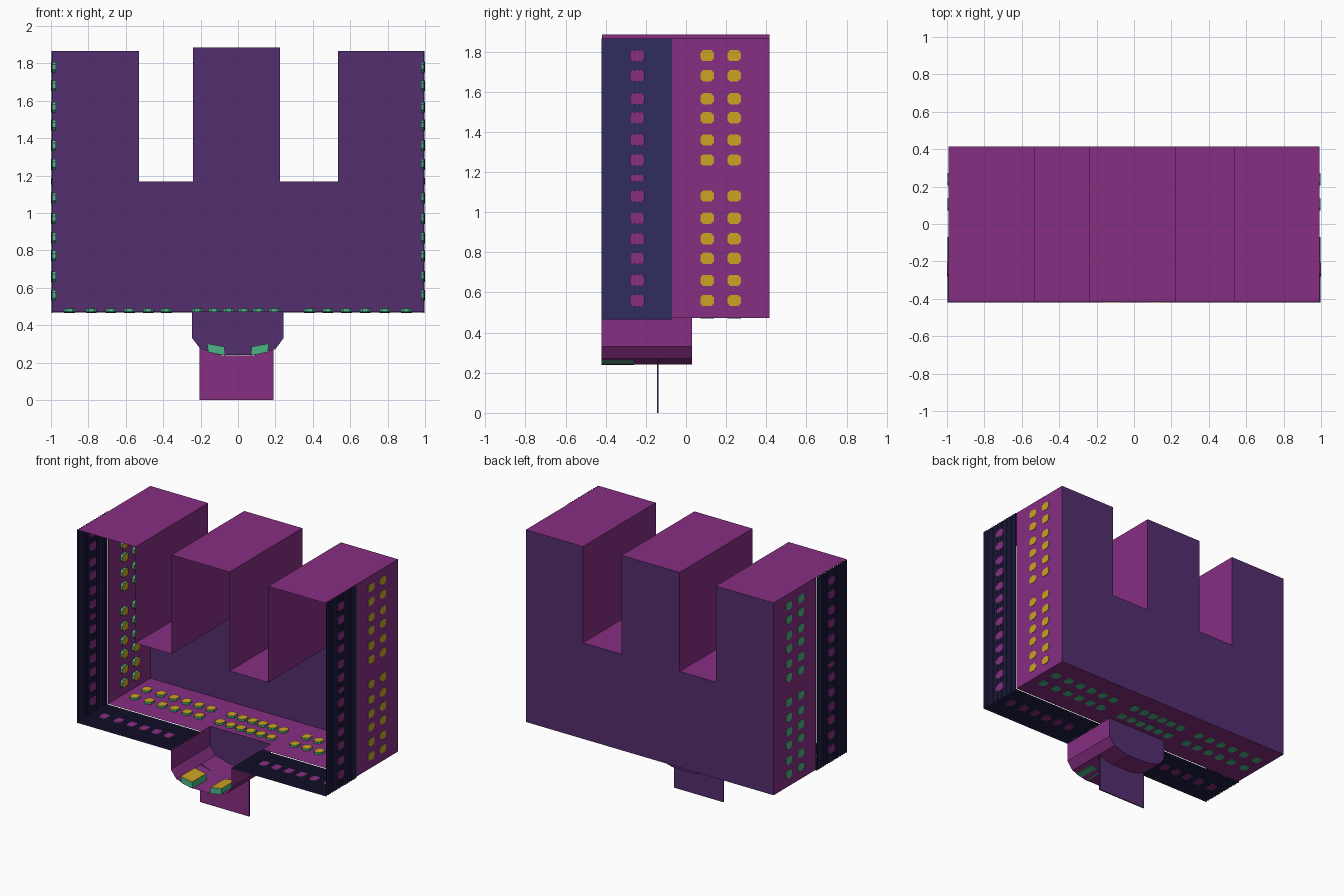
import bpy, bmesh
from mathutils import Vector

if "Cube" in bpy.data.objects:
    bpy.data.objects.remove(bpy.data.objects["Cube"])


def lin(c):
    return c / 12.92 if c <= 0.04045 else ((c + 0.055) / 1.055) ** 2.4


def material(name, r, g, b):
    m = bpy.data.materials.new(name)
    m.diffuse_color = (lin(r / 255), lin(g / 255), lin(b / 255), 1)
    m.use_nodes = True
    m.node_tree.nodes["Principled BSDF"].inputs["Base Color"].default_value = m.diffuse_color
    return m


MAGENTA = material("magenta", 134, 46, 129)
PURPLE = material("deep_purple", 84, 46, 110)
NAVY = material("navy", 48, 44, 94)
GOLD = material("gold", 204, 163, 34)
GREEN = material("sea_green", 76, 181, 134)


def finish(bm, name, *mats):
    me = bpy.data.meshes.new(name)
    bm.to_mesh(me)
    bm.free()
    for m in mats:
        me.materials.append(m)
    ob = bpy.data.objects.new(name, me)
    bpy.context.collection.objects.link(ob)
    return ob


def face(bm, pts, mi=0):
    f = bm.faces.new([bm.verts.new(p) for p in pts])
    f.material_index = mi
    return f


def sweep_y(bm, prof, y0, y1, closed=False):
    """Sheet swept along y from an xz profile."""
    n = len(prof)
    for i in range(n if closed else n - 1):
        (ax, az), (bx, bz) = prof[i], prof[(i + 1) % n]
        face(bm, [(ax, y0, az), (ax, y1, az), (bx, y1, bz), (bx, y0, bz)])


def cap(bm, prof, y, mi=0):
    return face(bm, [(x, y, z) for x, z in prof], mi)


def stud(bm, axis, u, v, hu, hv, lo, hi, ch=0.014):
    """Chamfered plate; the +axis face takes slot 0, all others slot 1."""
    ring = [(-hu + ch, -hv), (hu - ch, -hv), (hu, -hv + ch), (hu, hv - ch),
            (hu - ch, hv), (-hu + ch, hv), (-hu, hv - ch), (-hu, -hv + ch)]

    def P(a, b, w):
        return (w, u + a, v + b) if axis == 'x' else (u + a, v + b, w)
    low = [bm.verts.new(P(a, b, lo)) for a, b in ring]
    top = [bm.verts.new(P(a, b, hi)) for a, b in ring]
    bm.faces.new(top).material_index = 0
    bm.faces.new(low[::-1]).material_index = 1
    for i in range(8):
        j = (i + 1) % 8
        bm.faces.new([low[i], low[j], top[j], top[i]]).material_index = 1


FLOOR, W, YB = 0.472, 0.993, 0.415
TOP, MID, GAP = 1.865, 1.885, 1.168
ZS = [0.56, 0.66, 0.77, 0.867, 0.97, 1.08, 1.26, 1.36, 1.47, 1.565, 1.68, 1.78]
XS_SIDE = [0.383, 0.48, 0.58, 0.68, 0.785, 0.90]
XS_MID = [-0.217, -0.13, -0.05, 0.03, 0.11, 0.195]

# open-fronted body: three towers with two gaps
skyline = [(-W, TOP), (-0.53, TOP), (-0.53, GAP), (-0.24, GAP), (-0.24, MID),
           (0.225, MID), (0.225, GAP), (0.535, GAP), (0.535, TOP), (W, TOP)]
bm = bmesh.new()
sweep_y(bm, skyline, -0.418, YB)
finish(bm, "tower_roofs", MAGENTA)

bm = bmesh.new()
cap(bm, [(W, FLOOR), (-W, FLOOR)] + skyline, YB)
finish(bm, "back_wall", PURPLE)

# smooth rear part of side walls
for s, name in ((-1, "left_wall"), (1, "right_wall")):
    bm = bmesh.new()
    sweep_y(bm, [(s * W, FLOOR), (s * W, TOP)], -0.07, YB)
    finish(bm, name, MAGENTA)

# floor with a notch over the trough
bm = bmesh.new()
sweep_y(bm, [(-W, FLOOR), (W, FLOOR)], 0.03, YB)
for s in (-1, 1):
    sweep_y(bm, [(s * W, FLOOR), (s * 0.243, FLOOR)], -0.07, 0.03)
finish(bm, "floor", MAGENTA)


# ribbed bands along the front of walls and floor
def rib_profile(lo, hi, n=15):
    out = []
    step = 0.35 / (2 * n - 1)
    for i in range(2 * n - 1):
        w = hi if i % 2 == 0 else lo
        out += [(-0.42 + i * step, w), (-0.42 + (i + 1) * step, w)]
    return out


for s, name in ((-1, "left"), (1, "right")):
    bm = bmesh.new()
    wall = rib_profile(0.992, 0.998)
    for (ya, wa), (yb, wb) in zip(wall, wall[1:]):
        face(bm, [(s * wa, ya, 0.466), (s * wb, yb, 0.466),
                  (s * wb, yb, TOP), (s * wa, ya, TOP)])
    finish(bm, name + "_ribbed_band", NAVY)
    bm = bmesh.new()
    base = rib_profile(0.473, 0.467)
    for (ya, wa), (yb, wb) in zip(base, base[1:]):
        face(bm, [(s * 0.243, ya, wa), (s * 0.243, yb, wb),
                  (s * 0.998, yb, wb), (s * 0.998, ya, wa)])
    finish(bm, name + "_floor_ribbed_band", NAVY)

# magenta dashes on the bands
bm = bmesh.new()
for z in ZS + [1.17]:
    hz = 0.018 if z == 1.17 else 0.029
    for lo, hi in ((-1.0, -0.991), (0.991, 1.0)):
        stud(bm, 'x', -0.243, z, 0.037, hz, lo, hi)
for x in XS_SIDE:
    for s in (-1, 1):
        stud(bm, 'z', s * x, -0.243, 0.029, 0.037, 0.4655, 0.4745)
finish(bm, "band_dashes", MAGENTA, MAGENTA)

# gold studs with green sides on walls and floor
bm = bmesh.new()
for y in (0.105, 0.24):
    for z in ZS:
        stud(bm, 'x', y, z, 0.034, 0.028, -0.996, -0.974)
        stud(bm, 'x', y, z, 0.034, 0.028, 0.979, 0.996)
    for x in [-v for v in XS_SIDE] + XS_MID + XS_SIDE:
        stud(bm, 'z', x, y, 0.029, 0.034, 0.469, 0.488)
finish(bm, "window_studs", GOLD, GREEN)

# faceted trough under the floor
trough = [(-0.245, FLOOR), (-0.245, 0.33), (-0.2, 0.272), (-0.09, 0.24),
          (0.09, 0.24), (0.2, 0.272), (0.243, 0.33), (0.243, FLOOR)]
bm = bmesh.new()
sweep_y(bm, trough, -0.42, 0.03)
finish(bm, "trough", MAGENTA)
bm = bmesh.new()
cap(bm, trough, 0.03)
finish(bm, "trough_end", PURPLE)

# two gold slabs at the trough mouth
for s, name in ((-1, "left_slab"), (1, "right_slab")):
    prof = [(s * 0.16, 0.256), (s * 0.068, 0.238), (s * 0.073, 0.285), (s * 0.165, 0.302)]
    bm = bmesh.new()
    sweep_y(bm, prof, -0.421, -0.26, True)
    cap(bm, prof, -0.421)
    cap(bm, prof, -0.26)
    for f in bm.faces:
        f.material_index = 0 if f.calc_center_median().z > 0.29 else 1
    finish(bm, name, GOLD, GREEN)

# hanging tab: magenta front, purple back, navy rim
tab = [(-0.205, 0), (0.19, 0), (0.19, 0.269), (0.09, 0.239), (-0.09, 0.239), (-0.205, 0.278)]
bm = bmesh.new()
sweep_y(bm, tab, -0.145, -0.136, True)
for f in bm.faces:
    f.material_index = 2
cap(bm, tab, -0.145, 0)
cap(bm, tab, -0.136, 1)
bmesh.ops.remove_doubles(bm, verts=bm.verts, dist=1e-5)
bmesh.ops.recalc_face_normals(bm, faces=bm.faces)
finish(bm, "hanging_tab", MAGENTA, PURPLE, NAVY)
